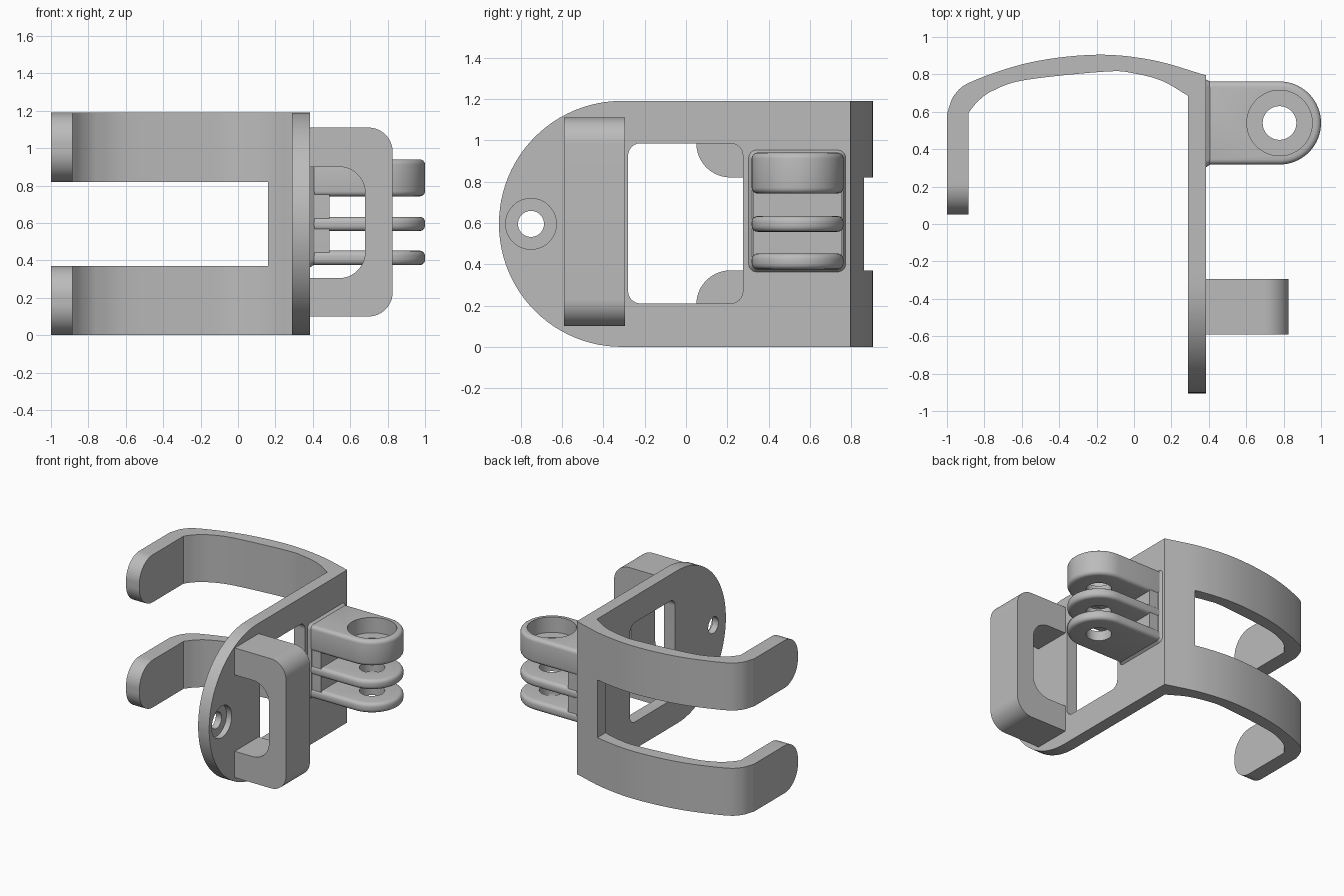
import bpy, bmesh
from math import sin, cos, pi, radians
from mathutils import Vector
from mathutils.geometry import interpolate_bezier

cube = bpy.data.objects.get("Cube")
if cube:
    bpy.data.objects.remove(cube, do_unlink=True)

grey = bpy.data.materials.new("plain grey")
grey.use_nodes = True
GREY = (0.5, 0.5, 0.5, 1)
grey.diffuse_color = GREY
grey.node_tree.nodes["Principled BSDF"].inputs["Base Color"].default_value = GREY

PLACE = {"x": lambda a, b, h: (h, a, b),
         "y": lambda a, b, h: (a, h, b),
         "z": lambda a, b, h: (a, b, h)}


def prism(name, pts, axis, lo, hi, top=None):
    """Extrude a 2D outline along an axis; top may be a different outline."""
    bm = bmesh.new()
    put = PLACE[axis]
    low = [bm.verts.new(put(a, b, lo)) for a, b in pts]
    high = [bm.verts.new(put(a, b, hi)) for a, b in (top or pts)]
    bm.faces.new(low)
    bm.faces.new(high)
    n = len(low)
    for i in range(n):
        j = (i + 1) % n
        bm.faces.new((low[i], low[j], high[j], high[i]))
    bmesh.ops.recalc_face_normals(bm, faces=bm.faces)
    mesh = bpy.data.meshes.new(name)
    bm.to_mesh(mesh)
    bm.free()
    mesh.materials.append(grey)
    ob = bpy.data.objects.new(name, mesh)
    bpy.context.collection.objects.link(ob)
    return ob


def arc(a, b, r, start, end, steps=16):
    return [(a + r * cos(radians(start + (end - start) * i / steps)),
             b + r * sin(radians(start + (end - start) * i / steps)))
            for i in range(steps + 1)]


def circle(a, b, r):
    return arc(a, b, r, 0, 360, 48)[:-1]


def rounded(a0, b0, a1, b1, radii):
    """Rectangle outline with one radius per corner, anticlockwise."""
    corners = [(a0, b0, 1, 1), (a1, b0, -1, 1), (a1, b1, -1, -1), (a0, b1, 1, -1)]
    pts = []
    for i, ((a, b, da, db), r) in enumerate(zip(corners, radii)):
        pts += arc(a + da * r, b + db * r, r, 180 + 90 * i, 270 + 90 * i) if r else [(a, b)]
    return pts


def corner(a, b, r, up):
    """Sliver outside a rounded front corner; up is the inward z direction."""
    e = 0.05
    curve = arc(a + r, b + up * r, r, 180, 180 + 90 * up, 24)
    return [(a - e, b + up * r)] + curve + [(a + r, b - up * e), (a - e, b - up * e)]


def smooth_path(points, steps=8):
    """Smooth curve through a few points."""
    p = [Vector(q) for q in points]
    p = [p[0] * 2 - p[1]] + p + [p[-1] * 2 - p[-2]]
    out = []
    for i in range(1, len(p) - 2):
        h1 = p[i] + (p[i + 1] - p[i - 1]) / 6
        h2 = p[i + 1] - (p[i + 2] - p[i]) / 6
        out += interpolate_bezier(p[i], h1, h2, p[i + 1], steps + 1)[:-1]
    return [(v.x, v.y) for v in out] + [points[-1]]


def apply(ob, mod):
    bpy.context.view_layer.objects.active = ob
    bpy.ops.object.modifier_apply(modifier=mod.name)


def cut(ob, *args):
    cutter = prism("cutter", *args)
    cutter.hide_render = True
    mod = ob.modifiers.new("cut", "BOOLEAN")
    mod.operation, mod.solver, mod.object = "DIFFERENCE", "EXACT", cutter
    apply(ob, mod)
    bpy.data.objects.remove(cutter, do_unlink=True)


def bevel(ob, width):
    mod = ob.modifiers.new("round", "BEVEL")
    mod.width, mod.segments, mod.limit_method = width, 4, "ANGLE"
    apply(ob, mod)


def finish(ob):
    bpy.ops.object.select_all(action="DESELECT")
    ob.select_set(True)
    bpy.context.view_layer.objects.active = ob
    bpy.ops.object.shade_smooth_by_angle(angle=radians(30))


# Hooked frame: side plate, curved back and gripping arms in one profile
H, MID = 1.19, 0.595
outer = smooth_path([(0.385, 0.795), (0.1, 0.876), (-0.2, 0.905), (-0.55, 0.865),
                     (-0.86, 0.765), (-0.96, 0.69), (-1, 0.59)])
inner = smooth_path([(-0.885, 0.595), (-0.83, 0.66), (-0.75, 0.715), (-0.58, 0.77),
                     (-0.15, 0.815), (0, 0.805), (0.15, 0.765), (0.29, 0.685)])
profile = outer + [(-1, 0.05), (-0.885, 0.05)] + inner + [(0.29, -0.905), (0.385, -0.905)]
frame = prism("hooked_frame", profile, "z", 0, H)

# Round nose of the plate and rounded arm tips
for z, up in ((0, 1), (H, -1)):
    cut(frame, corner(-0.905, z, 0.594, up), "x", 0.2, 0.5)
# Gap between the two arms
cut(frame, [(-1.2, 0.37), (0.16, 0.37), (0.16, 0.82), (-1.2, 0.82)], "y", -0.2, 1.1)
for z, up in ((0, 1), (0.37, -1), (0.82, 1), (H, -1)):
    cut(frame, corner(0.05, z, 0.165, up), "x", -1.1, -0.8)
# Plate window and counterbored screw hole
cut(frame, rounded(-0.28, 0.21, 0.275, 0.985, [0.06] * 4), "x", 0.2, 0.5)
cut(frame, circle(-0.75, MID, 0.063), "x", 0.2, 0.5)
cut(frame, circle(-0.75, MID, 0.123), "x", 0.34, 0.5)
finish(frame)

# Strap loop
loop = prism("strap_loop", rounded(0.36, 0.1, 0.827, 1.11, [0, 0.13, 0.13, 0]),
             "y", -0.59, -0.295)
cut(loop, rounded(0.3, 0.305, 0.68, 0.9, [0, 0.14, 0.14, 0]), "y", -0.8, 0)
finish(loop)

# Hinge base with a flared foot
base = prism("hinge_base", rounded(0.325, 0.39, 0.755, 0.925, [0.02] * 4), "x", 0.35, 0.49)
finish(base)
foot = prism("hinge_foot", rounded(0.3, 0.36, 0.775, 0.955, [0.04] * 4), "x", 0.38, 0.41,
             rounded(0.32, 0.378, 0.76, 0.937, [0.03] * 4))
finish(foot)

# Three hinge prongs, the top one thick with a nut recess
CX, CY, R = 0.778, 0.54, 0.222
for name, lo, hi in (("lower_prong", 0.375, 0.452), ("middle_prong", 0.557, 0.633),
                     ("upper_prong", 0.742, 0.94)):
    outline = [(0.335, CY - R)] + arc(CX, CY, R, -90, 90, 32) + [(0.335, CY + R)]
    prong = prism(name, outline, "z", lo, hi)
    bevel(prong, 0.028)
    cut(prong, circle(CX, CY, 0.09), "z", 0, 1.2)
    if name == "upper_prong":
        cut(prong, circle(CX, CY, 0.175), "z", 0.82, 1.2)
    finish(prong)
